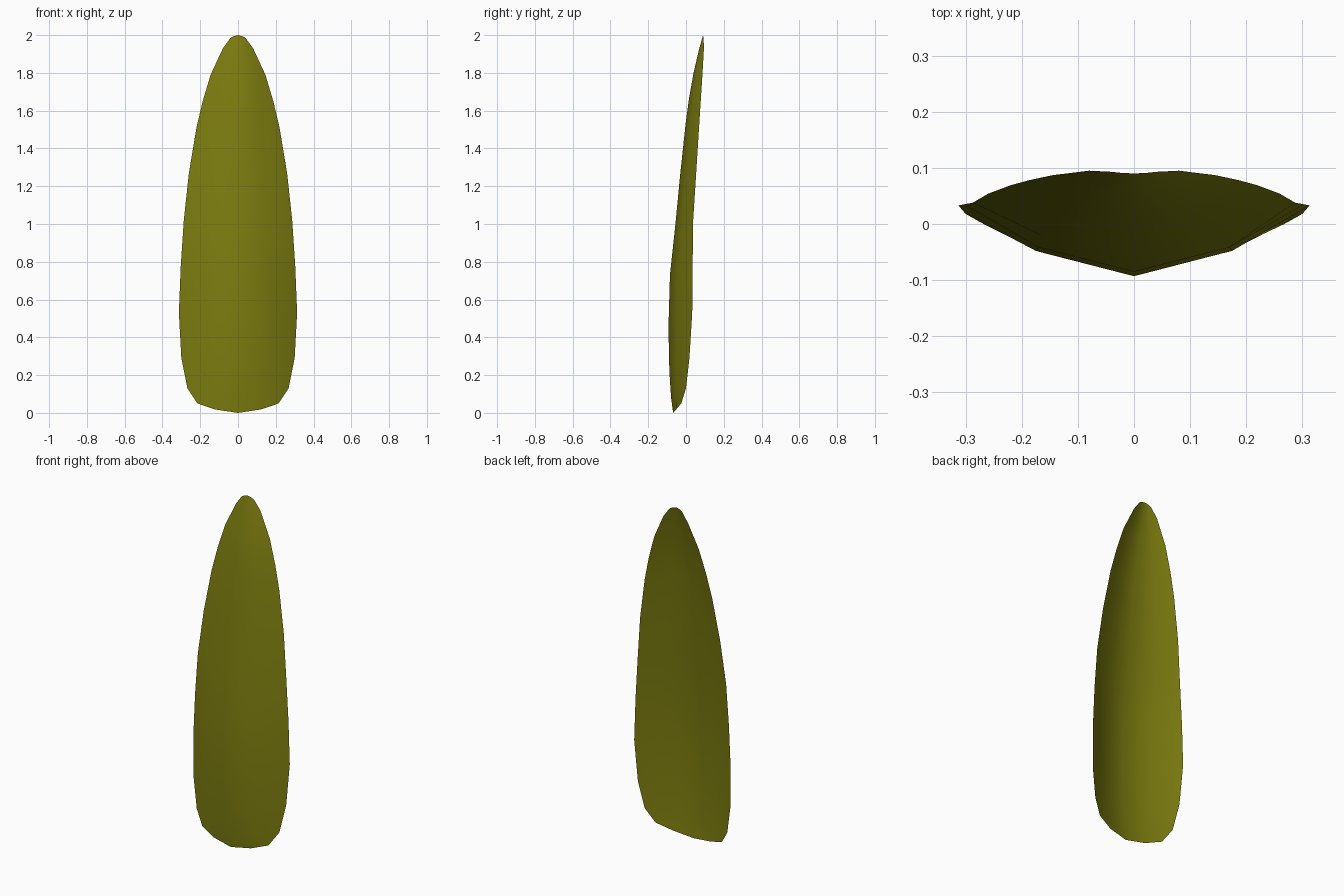
import bpy, bmesh

# Stations up the blade: centre (y, z), then rim (x, y, z)
stations = [
    (-0.068, 0.00, 0.215, -0.025, 0.05),
    (-0.079, 0.08, 0.268, 0.000, 0.13),
    (-0.088, 0.22, 0.300, 0.018, 0.29),
    (-0.093, 0.45, 0.313, 0.033, 0.53),
    (-0.085, 0.73, 0.303, 0.035, 0.78),
    (-0.056, 1.00, 0.287, 0.038, 1.02),
    (-0.030, 1.27, 0.260, 0.054, 1.27),
    (0.000, 1.55, 0.220, 0.069, 1.51),
    (0.017, 1.67, 0.187, 0.078, 1.65),
    (0.040, 1.80, 0.145, 0.087, 1.79),
    (0.068, 1.92, 0.080, 0.095, 1.93),
    (0.090, 2.00, 0.040, 0.093, 1.985),
]

# Across the blade: fraction of half width, fraction of the rise to the rim
across = [(-1, 1), (-0.56, 0.36), (0, 0), (0.56, 0.36), (1, 1)]

# Curved thin leaf sheet
bm = bmesh.new()
rows = []
for cy, cz, rx, ry, rz in stations:
    rows.append([bm.verts.new((rx * u, cy + (ry - cy) * t, cz + (rz - cz) * t))
                 for u, t in across])
for lo, hi in zip(rows, rows[1:]):
    for i in range(len(across) - 1):
        bm.faces.new((lo[i], lo[i + 1], hi[i + 1], hi[i])).smooth = True

mesh = bpy.data.meshes.new("leaf_blade")
bm.to_mesh(mesh)
bm.free()
leaf = bpy.data.objects.new("leaf_blade", mesh)
bpy.context.collection.objects.link(leaf)

# Olive green
mat = bpy.data.materials.new("olive")
mat.diffuse_color = (0.2, 0.2, 0.005, 1)
mesh.materials.append(mat)
